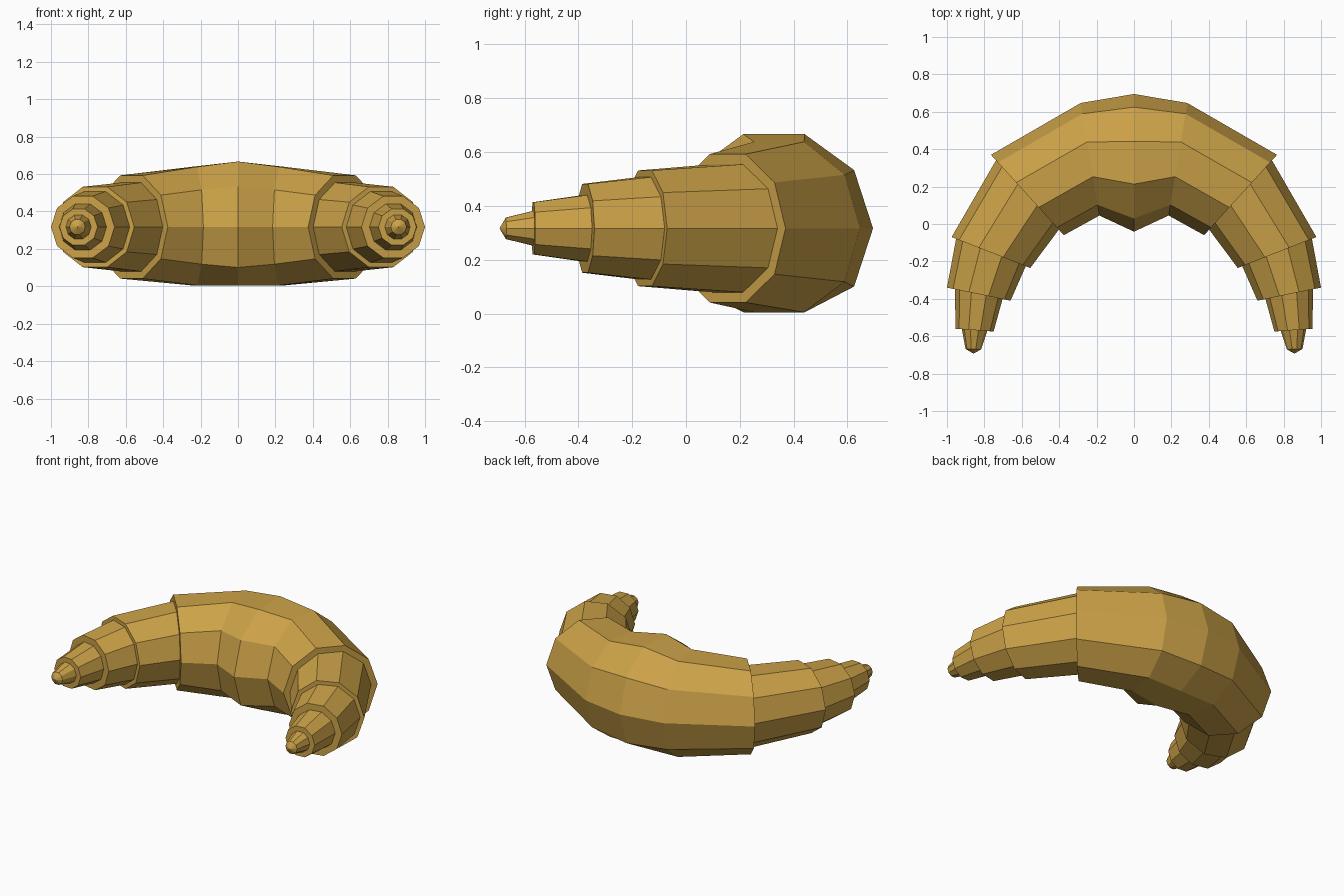
import bpy
import bmesh
from math import sin, cos, tau
from mathutils import Vector

cube = bpy.data.objects.get("Cube")
if cube:
    bpy.data.objects.remove(cube, do_unlink=True)

SIDES = 10
MID_Z = 0.317

crust = bpy.data.materials.new("golden crust")
crust.use_nodes = True
COLOUR = (0.60, 0.36, 0.064, 1)
crust.diffuse_color = COLOUR
bsdf = crust.node_tree.nodes["Principled BSDF"]
bsdf.inputs["Base Color"].default_value = COLOUR
bsdf.inputs["Roughness"].default_value = 0.8


def ring(centre, outward, radius, height=None):
    """Upright ten-sided section; its underside rests on the ground."""
    u = Vector(outward).normalized()
    height = height or radius
    points = []
    for i in range(SIDES):
        a = tau * i / SIDES
        side = radius * cos(a)
        z = max(MID_Z + height * sin(a), 0.005)
        points.append((centre[0] + u.x * side, centre[1] + u.y * side, z))
    return points


def flip(points):
    return [(-x, y, z) for x, y, z in points]


def loft(name, rings, apex=None):
    """Skin the rings, closing the ends flat or to a point."""
    bm = bmesh.new()
    loops = [[bm.verts.new(p) for p in r] for r in rings]
    for a, b in zip(loops, loops[1:]):
        for i in range(SIDES):
            j = (i + 1) % SIDES
            bm.faces.new((a[i], a[j], b[j], b[i]))
    bm.faces.new(loops[0])
    if apex:
        tip = bm.verts.new(apex)
        for i in range(SIDES):
            bm.faces.new((loops[-1][i], loops[-1][(i + 1) % SIDES], tip))
    else:
        bm.faces.new(loops[-1])
    bmesh.ops.recalc_face_normals(bm, faces=bm.faces)
    mesh = bpy.data.meshes.new(name)
    bm.to_mesh(mesh)
    bm.free()
    mesh.materials.append(crust)
    obj = bpy.data.objects.new(name, mesh)
    bpy.context.collection.objects.link(obj)


# Joints between the layers: centre and outward direction in plan
shoulder = ((0.57, 0.155), (0.39, 0.43))
elbow = ((0.765, -0.1525), (0.21, 0.0825))
wrist = ((0.83, -0.375), (0.17, 0.035))
neck = ((0.8525, -0.5675), (0.1025, 0.0075))
end = ((0.859, -0.669), (1, 0.03))

# Fat middle layer
middle = ring((0, 0.327), (0, 1), 0.368)
bulge = ring((0.235, 0.346), (0.1, 0.602), 0.305, 0.338)
rim = ring(*shoulder, 0.29)
loft("middle_layer", [flip(rim), flip(bulge), middle, bulge, rim])

# Stepped layers of each arm, ending in a blunt point
layers = [
    ("outer_layer", ring(*shoulder, 0.25), ring(*elbow, 0.226), None),
    ("arm_layer", ring(*elbow, 0.2), ring(*wrist, 0.1735), None),
    ("end_layer", ring(*wrist, 0.13), ring(*neck, 0.102), None),
    ("tip", ring(*neck, 0.068), ring(*end, 0.042), (0.858, -0.693, MID_Z)),
]
for name, start, finish, apex in layers:
    loft("left_" + name, [start, finish], apex)
    mirrored = flip([apex])[0] if apex else None
    loft("right_" + name, [flip(start), flip(finish)], mirrored)
